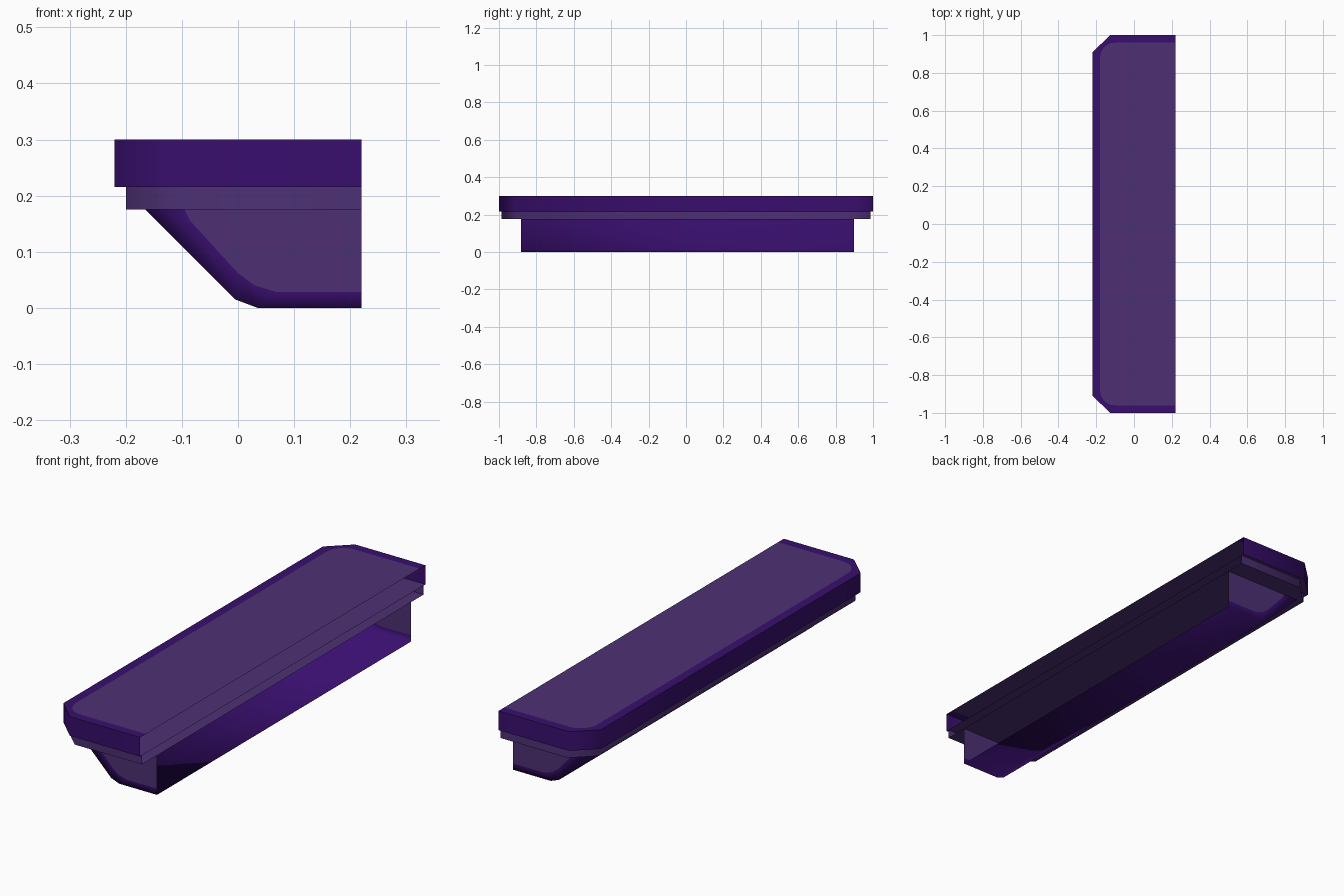
import bpy, bmesh, math

if "Cube" in bpy.data.objects:
    bpy.data.objects.remove(bpy.data.objects["Cube"])


def material(name, rgb):
    m = bpy.data.materials.new(name)
    m.diffuse_color = (*rgb, 1)
    m.use_nodes = True
    m.node_tree.nodes["Principled BSDF"].inputs["Base Color"].default_value = m.diffuse_color
    return m


DARK, LIGHT = 0, 1
mats = [material("deep purple", (0.040, 0.0045, 0.155)),
        material("soft purple", (0.075, 0.030, 0.175))]


def part(name, faces, angle):
    """Join (points, colour) faces into one open shell."""
    bm = bmesh.new()
    for pts, mat in faces:
        f = bm.faces.new([bm.verts.new(p) for p in pts])
        f.material_index = mat
    bmesh.ops.remove_doubles(bm, verts=bm.verts, dist=0.0005)
    bmesh.ops.recalc_face_normals(bm, faces=bm.faces)
    for f in bm.faces:
        f.smooth = True
    for e in bm.edges:
        if len(e.link_faces) == 2 and e.calc_face_angle() > math.radians(angle):
            e.smooth = False
    me = bpy.data.meshes.new(name)
    bm.to_mesh(me)
    bm.free()
    ob = bpy.data.objects.new(name, me)
    for m in mats:
        me.materials.append(m)
    bpy.context.collection.objects.link(ob)


def outline(back, end, cut_x, cut_y, front=0.22):
    """Plan with two cut corners at the back; the front side stays open."""
    return [(front, -end), (back + cut_x, -end), (back, -end + cut_y),
            (back, end - cut_y), (back + cut_x, end), (front, end)]


def walls(pts, z0, z1, mat):
    return [([(*a, z0), (*b, z0), (*b, z1), (*a, z1)], mat)
            for a, b in zip(pts, pts[1:])]


def level(pts, z):
    return [(x, y, z) for x, y in pts]


# top slab: dark sides and rim, light rounded panel inside the rim
o = outline(-0.22, 1.0, 0.095, 0.09)
r, cx, cy = 0.08, -0.10, 0.88
arc = [(cx - r * math.sin(t), -cy - r * math.cos(t))
       for t in [i * math.pi / 12 for i in range(7)]]
arc2 = [(x, -y) for x, y in reversed(arc)]
i0, i1 = (0.22, -0.96), (0.22, 0.96)
rim = [[o[0], o[1], arc[0], i0],
       [o[1], o[2]] + arc[::-1],
       [o[2], o[3], arc2[0], arc[-1]],
       [o[3], o[4]] + arc2[::-1],
       [o[4], o[5], i1, arc2[-1]]]
faces = walls(o, 0.215, 0.30, DARK)
faces += [(level(p, 0.30), DARK) for p in rim]
faces.append((level([i0] + arc + arc2 + [i1], 0.30), LIGHT))
faces.append((level(o, 0.215), LIGHT))
part("top_slab", faces, 50)

# lip under the slab
o = outline(-0.20, 0.987, 0.09, 0.085)
part("lip", walls(o, 0.175, 0.215, LIGHT) + [(level(o, 0.175), LIGHT)], 50)

# lower tray: sloped back, floor, and ends with a light panel in a dark rim
prof = [(-0.165, 0.175), (-0.005, 0.015), (0.035, 0.0), (0.22, 0.0)]
inner = [(-0.095, 0.175), (-0.085, 0.155), (0.0, 0.062), (0.03, 0.04),
         (0.07, 0.028), (0.22, 0.028)]
y0, y1 = -0.882, 0.898
faces = [([(a[0], y0, a[1]), (b[0], y0, b[1]), (b[0], y1, b[1]), (a[0], y1, a[1])], DARK)
         for a, b in zip(prof, prof[1:])]
for y in (y0, y1):
    strips = [[prof[0], prof[1], inner[2], inner[1], inner[0]],
              [prof[1], prof[2], inner[4], inner[3], inner[2]],
              [prof[2], prof[3], inner[5], inner[4]]]
    faces += [([(x, y, z) for x, z in s], DARK) for s in strips]
    faces.append(([(x, y, z) for x, z in inner + [(0.22, 0.175)]], LIGHT))
part("lower_tray", faces, 100)
